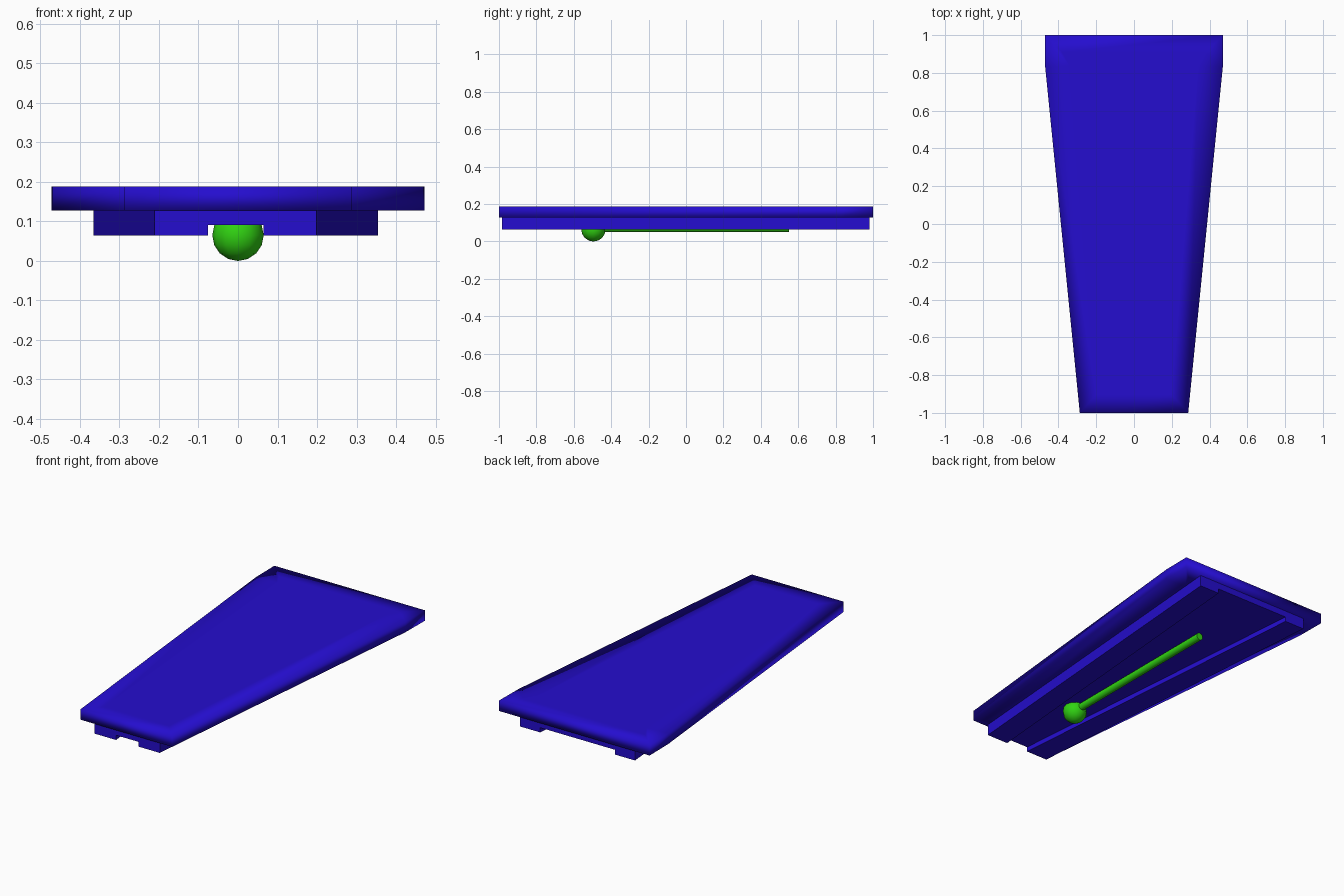
import bpy, bmesh, math

cube = bpy.data.objects.get("Cube")
if cube:
    bpy.data.objects.remove(cube, do_unlink=True)


def material(name, rgb):
    mat = bpy.data.materials.new(name)
    mat.use_nodes = True
    color = (*rgb, 1)
    mat.diffuse_color = color
    mat.node_tree.nodes["Principled BSDF"].inputs["Base Color"].default_value = color
    return mat


blue = material("deep blue", (0.018, 0.004, 0.62))
green = material("bright green", (0.03, 0.65, 0.006))


def prism(name, outline, bottom, top, mat, rim=0):
    """Extrude a plan outline upward; rim adds an inset loop on both caps."""
    bm = bmesh.new()
    base = bm.faces.new([bm.verts.new((x, y, bottom)) for x, y in outline])
    side = bmesh.ops.extrude_face_region(bm, geom=[base], use_keep_orig=True)["geom"]
    bmesh.ops.translate(bm, vec=(0, 0, top - bottom),
                        verts=[g for g in side if isinstance(g, bmesh.types.BMVert)])
    bmesh.ops.recalc_face_normals(bm, faces=bm.faces)
    if rim:
        bm.normal_update()
        caps = [f for f in bm.faces if abs(f.normal.z) > 0.9]
        bmesh.ops.inset_individual(bm, faces=caps, thickness=rim)
    mesh = bpy.data.meshes.new(name)
    bm.to_mesh(mesh)
    bm.free()
    mesh.materials.append(mat)
    obj = bpy.data.objects.new(name, mesh)
    bpy.context.collection.objects.link(obj)
    return obj


def finish(obj, name):
    obj.name = name
    obj.data.materials.append(green)
    bpy.ops.object.shade_smooth()


# Tapered pedal plate, softly shaded across its edges
half = [(0.287, -1), (0.47, 0.83), (0.472, 1)]
outline = half + [(-x, y) for x, y in reversed(half)]
plate = prism("pedal_plate", outline, 0.128, 0.188, blue, rim=0.13)
plate.data.shade_smooth()

# Diverging rails under the plate
FRONT, BACK, SHIFT = -0.985, 0.98, -0.006
for side, label in ((1, "left"), (-1, "right")):
    plan = [(0.07, FRONT), (0.205, FRONT), (0.36, BACK), (0.235, BACK)]
    prism(label + "_rail", [(side * x + SHIFT, y) for x, y in plan], 0.064, 0.13, blue)

# Shallow floor between the rails
floor = [(-0.08, FRONT), (0.068, FRONT), (0.24, BACK), (-0.25, BACK)]
prism("under_floor", floor, 0.091, 0.13, blue)

# Ball and rod beneath the floor
bpy.ops.mesh.primitive_uv_sphere_add(segments=12, ring_count=8, radius=0.065,
                                     location=(0, -0.495, 0.065))
finish(bpy.context.object, "ball")
bpy.ops.mesh.primitive_cylinder_add(vertices=12, radius=0.021, depth=1.045,
                                    location=(0, 0.0275, 0.071),
                                    rotation=(math.pi / 2, 0, 0))
finish(bpy.context.object, "rod")
bpy.ops.object.shade_smooth_by_angle(angle=math.radians(40))
